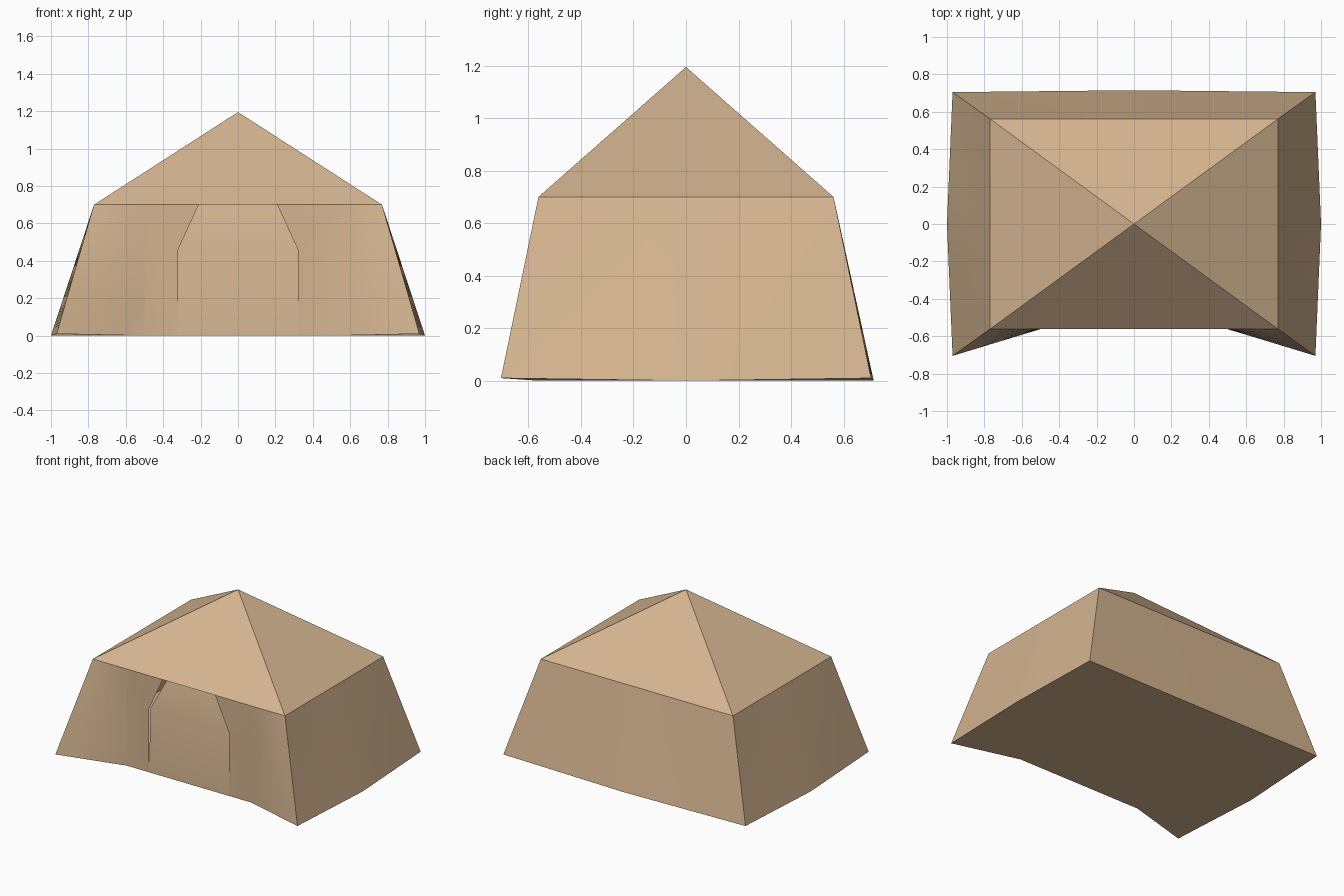
import bpy, bmesh
from mathutils import Vector

if "Cube" in bpy.data.objects:
    bpy.data.objects.remove(bpy.data.objects["Cube"])

tan = bpy.data.materials.new("tan canvas")
tan.diffuse_color = (0.66, 0.46, 0.28, 1)
tan.use_nodes = True
tan.node_tree.nodes["Principled BSDF"].inputs["Base Color"].default_value = tan.diffuse_color


def make(name, faces, smooth=False):
    """Build an object from outward-wound polygons, merging shared corners."""
    bm = bmesh.new()
    for pts in faces:
        bm.faces.new([bm.verts.new(p) for p in pts])
    bmesh.ops.remove_doubles(bm, verts=bm.verts, dist=0.0005)
    me = bpy.data.meshes.new(name)
    bm.to_mesh(me)
    bm.free()
    me.materials.append(tan)
    ob = bpy.data.objects.new(name, me)
    bpy.context.collection.objects.link(ob)
    if smooth:
        bpy.context.view_layer.objects.active = ob
        ob.select_set(True)
        bpy.ops.object.shade_smooth_by_angle(angle=0.6)
        ob.select_set(False)
    return ob


def ruled(b0, b1, t0, t1, n=4):
    """Twisted wall panel between a bottom edge and a top edge."""
    b0, b1, t0, t1 = map(Vector, (b0, b1, t0, t1))
    p = lambda u, v: b0.lerp(b1, u / n).lerp(t0.lerp(t1, u / n), v / n)
    return [[p(i, j), p(i + 1, j), p(i + 1, j + 1), p(i, j + 1)]
            for i in range(n) for j in range(n)]


X, Y, EX, EY, EZ = 0.97, 0.705, 0.77, 0.562, 0.70   # base corner, eave corner
FX, FY = 0.50, -0.562                               # straight middle of the front

# Pyramid roof
eave = [(-EX, -EY, EZ), (EX, -EY, EZ), (EX, EY, EZ), (-EX, EY, EZ)]
make("roof", [[eave[i], eave[(i + 1) % 4], (0, 0, 1.195)] for i in range(4)])

# Side and back walls, bulging at the middle of the base
base = [(X, -Y, 0.01), (1.0, 0, 0), (X, Y, 0.01), (0, 0.715, 0),
        (-X, Y, 0.01), (-1.0, 0, 0), (-X, -Y, 0.01)]
top = [(EX, -EY, EZ), (EX, 0, EZ), (EX, EY, EZ), (0, EY, EZ),
       (-EX, EY, EZ), (-EX, 0, EZ), (-EX, -EY, EZ)]
walls = []
for i in range(6):
    walls += ruled(base[i], base[i + 1], top[i], top[i + 1])
make("side_and_back_walls", walls, True)

# Front wall: flared corners, flat strips beside the doorway
front = ruled((-X, -Y, 0.01), (-FX, FY, 0), (-EX, -EY, EZ), (-FX, FY, EZ))
front += ruled((FX, FY, 0), (X, -Y, 0.01), (FX, FY, EZ), (EX, -EY, EZ))
for s in (-1, 1):
    strip = [(s * FX, FY, 0), (s * 0.32, FY, 0), (s * 0.32, FY, 0.46),
             (s * 0.21, FY, EZ), (s * FX, FY, EZ)]
    front.append(strip if s < 0 else strip[::-1])
make("front_wall", front, True)

# Door flap, bending inward toward the top
make("door_flap", [
    [(-0.32, FY, 0), (0.32, FY, 0), (0.32, FY + 0.02, 0.46), (-0.32, FY + 0.02, 0.46)],
    [(-0.32, FY + 0.02, 0.46), (0.32, FY + 0.02, 0.46), (0.21, FY + 0.08, EZ), (-0.21, FY + 0.08, EZ)],
], True)

# Ground sheet
make("floor", [(base + [(-FX, FY, 0), (FX, FY, 0)])[::-1]])
